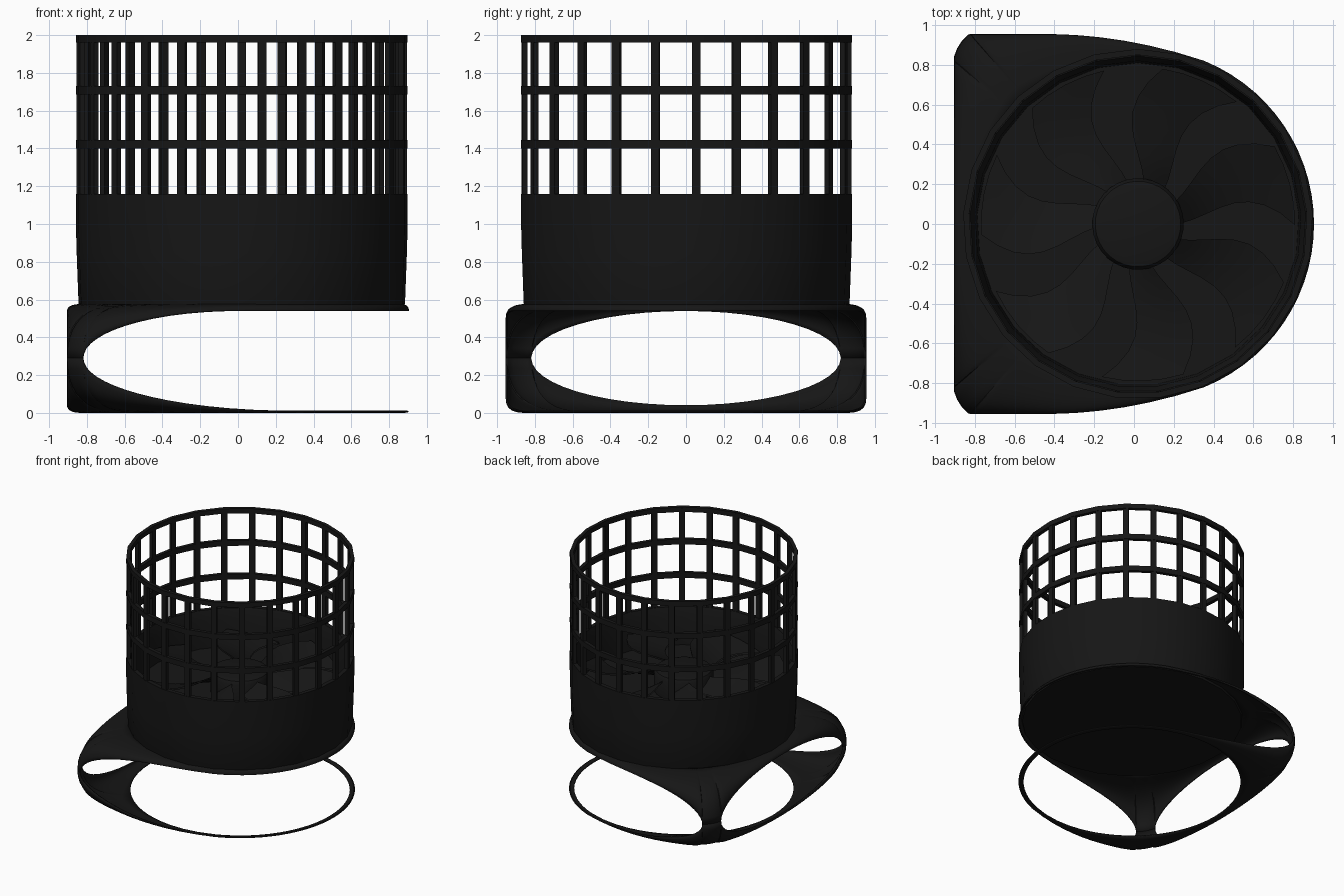
import bpy, bmesh
from math import sin, cos, pi, sqrt, radians, atan2, hypot
from mathutils import Matrix, Vector

if "Cube" in bpy.data.objects:
    bpy.data.objects.remove(bpy.data.objects["Cube"])

CX = 0.02                 # tower axis
N = 25                    # tower sides and cage bars
PHASE = radians(3.6)

black = bpy.data.materials.new("black_plastic")
black.diffuse_color = (0.008, 0.008, 0.008, 1)
black.use_nodes = True
black.node_tree.nodes["Principled BSDF"].inputs["Base Color"].default_value = black.diffuse_color


def finish(name, bm, smooth=True):
    bmesh.ops.remove_doubles(bm, verts=bm.verts, dist=1e-5)
    bmesh.ops.recalc_face_normals(bm, faces=bm.faces)
    me = bpy.data.meshes.new(name)
    bm.to_mesh(me)
    bm.free()
    ob = bpy.data.objects.new(name, me)
    bpy.context.collection.objects.link(ob)
    me.materials.append(black)
    if smooth:
        bpy.ops.object.select_all(action='DESELECT')
        bpy.context.view_layer.objects.active = ob
        ob.select_set(True)
        bpy.ops.object.shade_smooth_by_angle(angle=radians(35))
    return ob


def grid(bm, rows, close):
    """Skin a list of equally long point rows."""
    vs = [[bm.verts.new(p) for p in r] for r in rows]
    for i in range(len(vs) if close else len(vs) - 1):
        a, b = vs[i], vs[(i + 1) % len(vs)]
        for j in range(len(a) - 1):
            bm.faces.new((a[j], a[j + 1], b[j + 1], b[j]))


def revolve(name, profile, n=N):
    bm = bmesh.new()
    rows = []
    for i in range(n):
        a = PHASE + 2 * pi * i / n
        rows.append([(CX + r * cos(a), r * sin(a), z) for r, z in profile])
    grid(bm, rows, True)
    return finish(name, bm)


# Tower wall with its floor
revolve("tower", [(0.001, 0.55), (0.855, 0.55), (0.866, 0.58), (0.876, 0.85), (0.88, 1.0),
                  (0.88, 1.16), (0.845, 1.16), (0.82, 1.08), (0.81, 0.85), (0.001, 0.85)])

# Cage hoops
for i, (z0, z1) in enumerate([(1.40, 1.445), (1.685, 1.73), (1.96, 2.0)]):
    revolve(f"cage_hoop_{i}", [(0.85, z0), (0.88, z0), (0.88, z1), (0.85, z1), (0.85, z0)])

# Cage uprights
bm = bmesh.new()
for i in range(N):
    a = PHASE + 2 * pi * i / N
    m = (Matrix.Translation((CX, 0, 0)) @ Matrix.Rotation(a, 4, 'Z')
         @ Matrix.Translation((0.862, 0, 1.565)) @ Matrix.Diagonal((0.028, 0.045, 0.85, 1)))
    bmesh.ops.create_cube(bm, size=1, matrix=m)
finish("cage_uprights", bm, False)

# Fan hub
revolve("fan_hub", [(0.23, 0.85), (0.23, 1.0), (0.215, 1.025), (0.18, 1.035), (0.001, 1.035)], 32)

# Fan blades: swept, pitched, wider at the tip
bm = bmesh.new()
for k in range(7):
    base = radians(66) + 2 * pi * k / 7
    for lift in (0, 0.012):
        rows = []
        for i in range(9):
            r = 0.2 + 0.59 * i / 8
            half = radians(15)
            sweep = 0.22 * sin(pi * i / 8)
            rows.append([(CX + r * cos(base + sweep + half * s), r * sin(base + sweep + half * s),
                          0.95 + 0.045 * s + lift) for s in (-1, -0.5, 0, 0.5, 1)])
        grid(bm, rows, False)
finish("fan_blades", bm)


# Base outline: flat back on -x, two corners, round towards +x.
# Each entry is x, y, upper and lower half-height of the side opening.
def half_outline():
    pts = []
    for i in range(13):
        y = 0.82 * sin(pi / 2 * i / 12)
        h = 0.25 * sqrt(max(0, 1 - (y / 0.82) ** 2))
        pts.append((-0.9, y, h, h))
    pts += [(-0.9, 0.84, 0, 0), (-0.885, 0.88, 0, 0), (-0.86, 0.92, 0, 0), (-0.83, 0.948, 0, 0)]
    end = atan2(0.816, 0.33)
    side = [(-0.82 + 1.17 * (i / 16) ** 2, None) for i in range(17)]
    side = [(x, 0.95 - 0.134 * (max(0, x + 0.45) / 0.8) ** 2) for x, _ in side]
    side += [(CX + 0.88 * cos(end * (1 - i / 14)), 0.88 * sin(end * (1 - i / 14)))
             for i in range(1, 15)]
    for x, y in side:
        up = 0.25 * sqrt(max(0, 1 - (min(x, 0) / 0.82) ** 2))
        low = 0.28 * sqrt(max(0, 1 - ((0.3 - min(x, 0.3)) / 1.12) ** 2))
        pts.append((x, y, up, low))
    return pts


half = half_outline()
outline = half + [(x, -y, u, l) for x, y, u, l in half[-2:0:-1]]


def shell(name, r_in, z_in, sign):
    """Curved skin from a round inner edge out to the rim of the openings."""
    bm = bmesh.new()
    rows = []
    for x, y, up, low in outline:
        d = Vector((x - CX, y, 0))
        inner = Vector((CX, 0, z_in)) + d.normalized() * r_in
        rim = Vector((x, y, 0.29 + (up if sign > 0 else -low)))
        ctrl = Vector((x, y, z_in))
        row = []
        for j in range(11):
            t = j / 10
            row.append(inner * (1 - t) ** 2 + ctrl * 2 * t * (1 - t) + rim * t * t)
        rows.append(row)
    grid(bm, rows, True)
    ob = finish(name, bm)
    mod = ob.modifiers.new("thickness", 'SOLIDIFY')
    mod.thickness = 0.01
    mod.offset = 0
    return ob


shell("base_deck", 0.84, 0.572, 1)
shell("base_foot_ring", 0.845, 0.005, -1)
